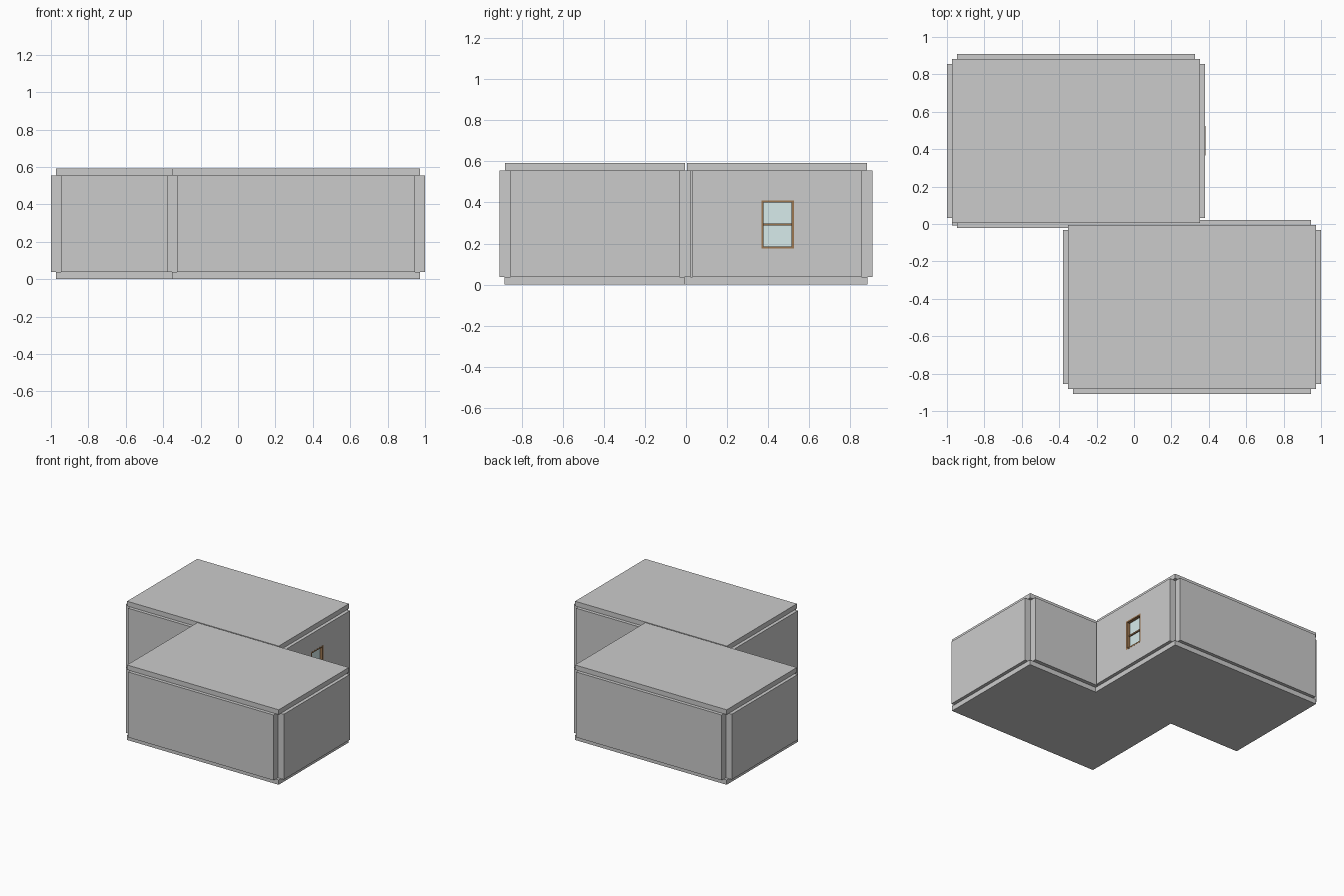
import bpy

if "Cube" in bpy.data.objects:
    bpy.data.objects.remove(bpy.data.objects["Cube"])

SLAB = 0.038           # floor and roof thickness
TOP = 0.593            # overall height
T = 0.053              # wall thickness
HX, HY = 0.69, 0.465   # half size of a room to the outer wall faces


def material(name, color):
    m = bpy.data.materials.new(name)
    m.diffuse_color = color
    m.use_nodes = True
    m.node_tree.nodes["Principled BSDF"].inputs["Base Color"].default_value = m.diffuse_color
    return m


def box(name, x, y, z, mat=None):
    """Box from (min, max) ranges on each axis."""
    bpy.ops.mesh.primitive_cube_add(
        size=1, location=[(r[0] + r[1]) / 2 for r in (x, y, z)])
    ob = bpy.context.object
    ob.name = name
    ob.scale = [r[1] - r[0] for r in (x, y, z)]
    bpy.ops.object.transform_apply(location=False, rotation=False, scale=True)
    if mat:
        ob.data.materials.append(mat)
    return ob


def room(name, cx, cy, floor_y):
    """Floor, roof and four walls whose outer edges overhang the slabs by half."""
    x0, x1, y0, y1 = cx - HX, cx + HX, cy - HY, cy + HY
    h = T / 2
    z = (SLAB, TOP - SLAB)
    box(name + "_floor", (x0 + h, x1 - h), floor_y, (0, SLAB))
    box(name + "_roof", (x0 + h, x1 - h), (y0 + h, y1 - h), (TOP - SLAB, TOP))
    box(name + "_front_wall", (x0 + T, x1 - T), (y0, y0 + T), z)
    box(name + "_back_wall", (x0 + T, x1 - T), (y1 - T, y1), z)
    box(name + "_left_wall", (x0, x0 + T), (y0 + T, y1 - T), z)
    return box(name + "_right_wall", (x1 - T, x1), (y0 + T, y1 - T), z)


# Two staggered rooms
window_wall = room("back_room", -0.31, 0.443, (-0.008, 0.882))
room("front_room", 0.31, -0.443, (-0.882, -0.008))

# Window opening
wx0, wx1 = 0.38 - T, 0.38
wy, wz = (0.367, 0.525), (0.175, 0.41)
cutter = box("window_cutter", (wx0 - 0.05, wx1 + 0.05), wy, wz)
cutter.hide_render = True
cutter.hide_set(True)
cutter.display_type = 'WIRE'
cut = window_wall.modifiers.new("window_opening", 'BOOLEAN')
cut.operation = 'DIFFERENCE'
cut.solver = 'EXACT'
cut.object = cutter

# Window frame, middle rail and panes
wood = material("wood", (0.33, 0.18, 0.08, 1))
glass = material("glass", (0.68, 0.83, 0.83, 1))
B = 0.011
fx = (wx0, wx1 + 0.001)
for side, a in (("left", wy[0]), ("right", wy[1] - B)):
    box("window_jamb_" + side, fx, (a, a + B), wz, wood)
inner = (wy[0] + B, wy[1] - B)
for part, a in (("sill", wz[0]), ("head", wz[1] - B)):
    box("window_" + part, fx, inner, (a, a + B), wood)
mid, mx = 0.2925, (wx0 + wx1) / 2
box("window_rail", (mx - 0.012, mx + 0.012), inner, (mid - B / 2, mid + B / 2), wood)
for part, z in (("lower", (wz[0] + B, mid - B / 2)), ("upper", (mid + B / 2, wz[1] - B))):
    box("window_pane_" + part, (mx - 0.003, mx + 0.003), inner, z, glass)
